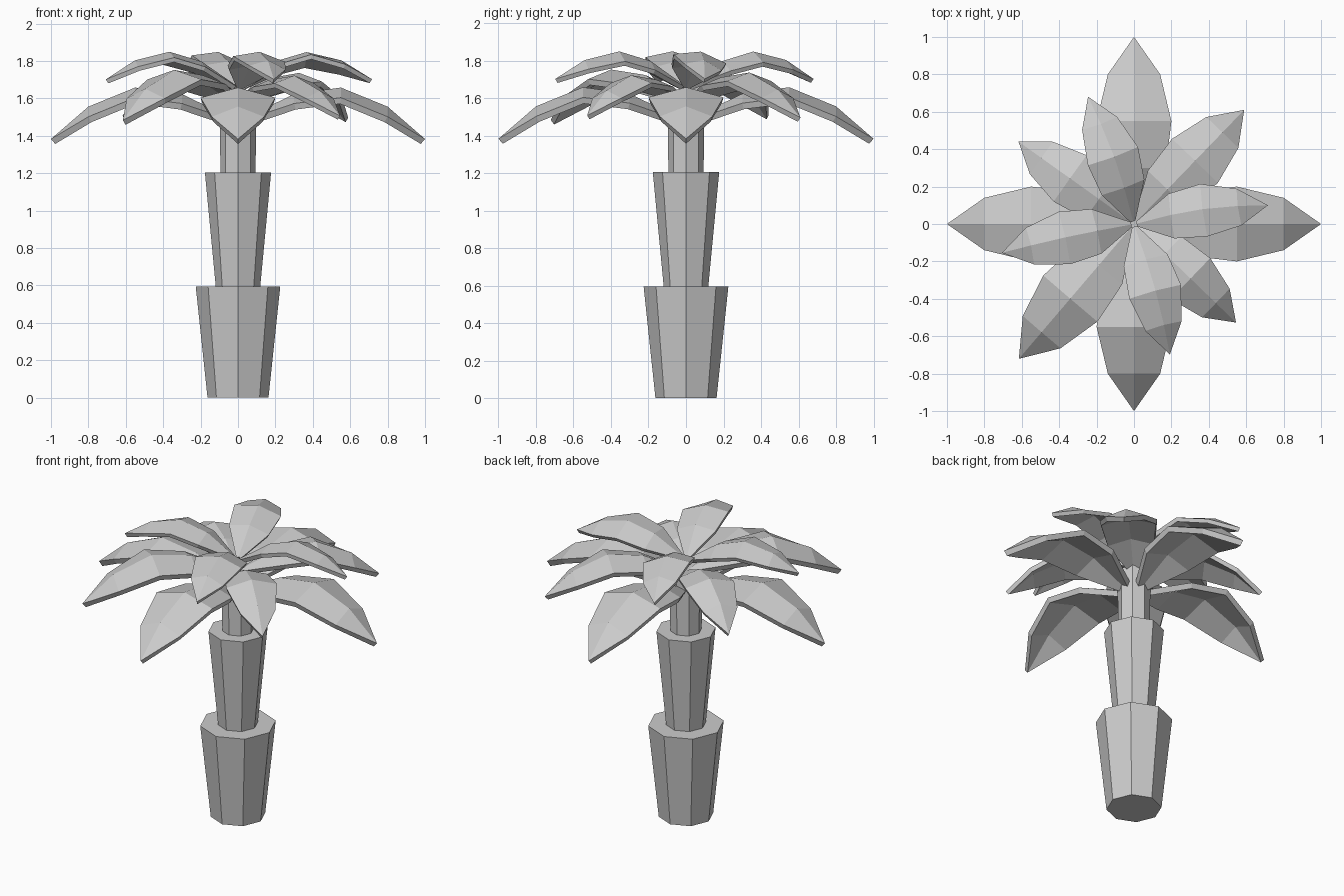
import bpy
from math import radians

cube = bpy.data.objects.get("Cube")
if cube:
    bpy.data.objects.remove(cube, do_unlink=True)

grey = bpy.data.materials.new("plain_grey")
grey.use_nodes = True
colour = (0.6, 0.6, 0.6, 1)
grey.diffuse_color = colour
grey.node_tree.nodes["Principled BSDF"].inputs["Base Color"].default_value = colour


# Trunk: stacked eight-sided segments that flare upward
def trunk_segment(name, bottom, top, r_bottom, r_top):
    bpy.ops.mesh.primitive_cone_add(vertices=8, radius1=r_bottom, radius2=r_top,
                                    depth=top - bottom, location=(0, 0, (bottom + top) / 2))
    segment = bpy.context.object
    segment.name = name
    segment.data.materials.append(grey)


trunk_segment("lower_trunk", 0, 0.595, 0.163, 0.226)
trunk_segment("middle_trunk", 0.595, 1.205, 0.119, 0.177)
trunk_segment("upper_trunk", 1.205, 1.6, 0.094, 0.098)

# Frond: stations of (distance, half width, ridge height, edge drop)
STATIONS = [(0.02, 0.02, 0, 0.01), (0.3, 0.17, 0.135, 0.05),
            (0.55, 0.2, 0.17, 0.054), (0.8, 0.14, 0.068, 0.054)]
TIP = (1, 0, -0.105)


def frond_mesh():
    verts, faces = [], []
    for x, w, z, drop in STATIONS:
        verts += [(x, -w, z - drop), (x, 0, z), (x, w, z - drop)]
    for i in range(0, len(verts) - 3, 3):
        for j in (i, i + 1):
            faces.append((j, j + 3, j + 4, j + 1))
    tip = len(verts)
    verts.append(TIP)
    faces += [(tip - 3, tip, tip - 2), (tip - 2, tip, tip - 1)]
    mesh = bpy.data.meshes.new("frond")
    mesh.from_pydata(verts, [], faces)
    mesh.materials.append(grey)
    return mesh


leaf = frond_mesh()


def frond(name, yaw, size, height, pitch=0, roll=0):
    obj = bpy.data.objects.new(name, leaf)
    bpy.context.collection.objects.link(obj)
    obj.location.z = height
    obj.scale = (size,) * 3
    obj.rotation_euler = (radians(roll), radians(-pitch), radians(yaw))
    solid = obj.modifiers.new("thickness", "SOLIDIFY")
    solid.thickness = 0.035
    solid.offset = -1


# Three tiers: large drooping, diagonal, and small raised fronds
for i in range(4):
    frond(f"lower_frond_{i + 1}", 90 * i, 1, 1.488)
for i, (yaw, size) in enumerate([(46, 0.85), (144.5, 0.76), (229.5, 0.95), (316, 0.76)]):
    frond(f"middle_frond_{i + 1}", yaw, size, 1.6, -1)
for i, (yaw, roll) in enumerate([(9, -10), (109, 8), (192, 3), (286, -6)]):
    frond(f"upper_frond_{i + 1}", yaw, 0.72, 1.67, 8.5, roll)
